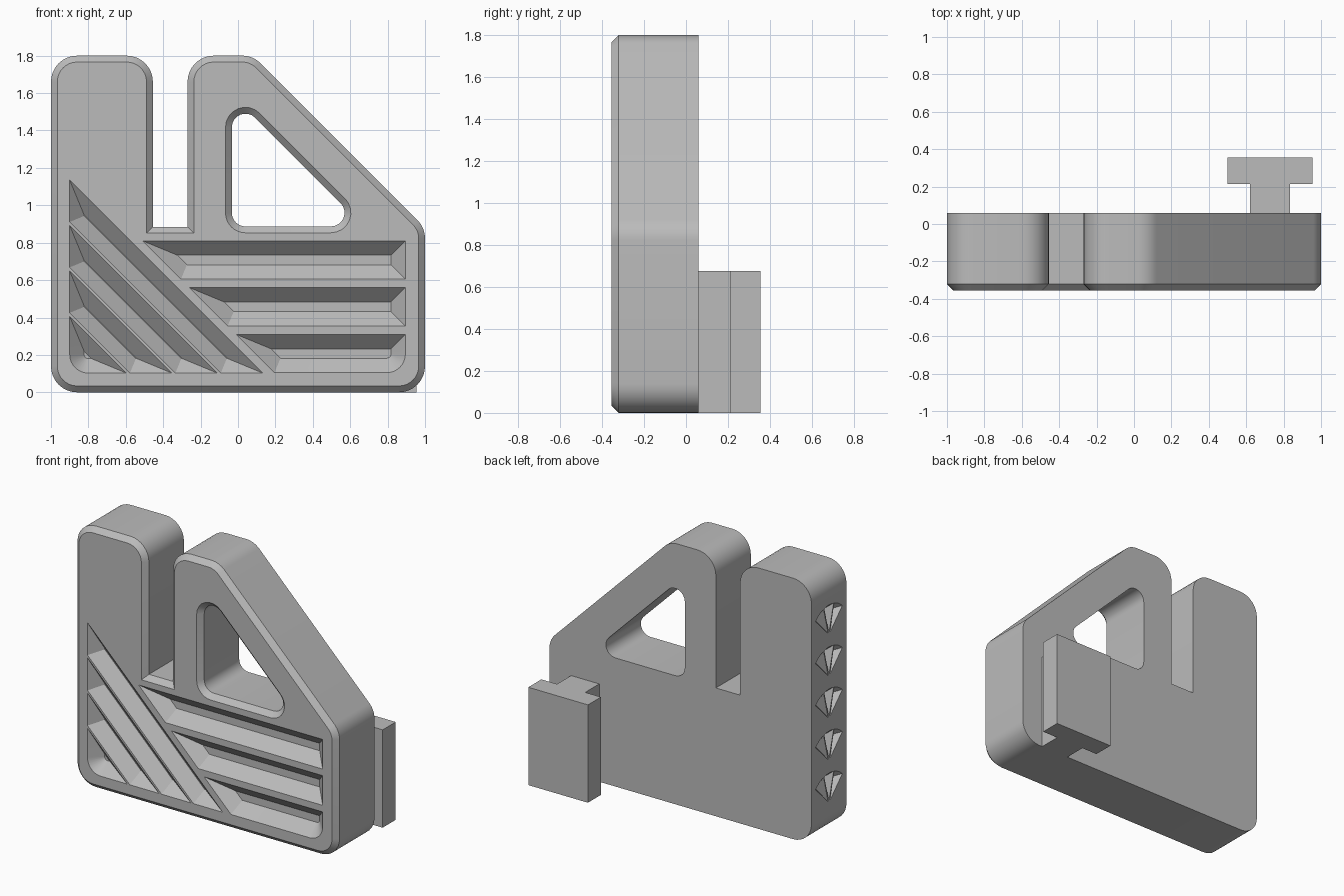
import bpy, bmesh, math
from mathutils import Vector

if "Cube" in bpy.data.objects:
    bpy.data.objects.remove(bpy.data.objects["Cube"], do_unlink=True)

FRONT, BACK, CHAMFER = -0.355, 0.06, 0.034
GROOVE_DEPTH = 0.077

grey = bpy.data.materials.new("plain grey")
grey.use_nodes = True
grey.diffuse_color = (0.5, 0.5, 0.5, 1)
grey.node_tree.nodes["Principled BSDF"].inputs["Base Color"].default_value = (0.5, 0.5, 0.5, 1)


def add_object(name, bm):
    bmesh.ops.recalc_face_normals(bm, faces=bm.faces[:])
    mesh = bpy.data.meshes.new(name)
    bm.to_mesh(mesh)
    bm.free()
    mesh.materials.append(grey)
    obj = bpy.data.objects.new(name, mesh)
    bpy.context.scene.collection.objects.link(obj)
    return obj


def profile(corners, d=0.0, steps=8):
    """Counter-clockwise (x, z, radius) corners, inset by d and rounded."""
    pts = [Vector(c[:2]) for c in corners]
    n = len(pts)
    inset = []
    for i, p in enumerate(pts):
        e1 = (p - pts[i - 1]).normalized()
        e2 = (pts[(i + 1) % n] - p).normalized()
        n1, n2 = Vector((-e1.y, e1.x)), Vector((-e2.y, e2.x))
        inset.append(p + (n1 + n2) * d / (1 + n1.dot(n2)))
    out = []
    for i, p in enumerate(inset):
        if corners[i][2] == 0:
            out.append(p)
            continue
        r = corners[i][2] - d
        u = (inset[i - 1] - p).normalized()
        v = (inset[(i + 1) % n] - p).normalized()
        half = math.acos(u.dot(v)) / 2
        c = p + (u + v).normalized() * r / math.sin(half)
        t = r / math.tan(half)
        start, end = p + u * t - c, p + v * t - c
        a = math.atan2(start.y, start.x)
        sweep = (math.atan2(end.y, end.x) - a + math.pi) % (2 * math.pi) - math.pi
        for k in range(steps + 1):
            ang = a + sweep * k / steps
            out.append(c + Vector((math.cos(ang), math.sin(ang))) * r)
    return out


def walls(bm, rings, skip=None):
    """Quads between successive rings; skip leaves one quad of the first band open."""
    for level, (a, b) in enumerate(zip(rings, rings[1:])):
        for i in range(len(a)):
            if level > 0 or i != skip:
                bm.faces.new((a[i - 1], a[i], b[i], b[i - 1]))


def rings_at(bm, corners, levels):
    """Rings of vertices for a profile at (y, inset) levels."""
    return [[bm.verts.new((p.x, y, p.y)) for p in profile(corners, d)] for y, d in levels]


def fill(bm, loops, normal):
    """Flat face bounded by the first loop, with the other loops as openings."""
    edges = []
    for loop in loops:
        for i in range(len(loop)):
            pair = (loop[i - 1], loop[i])
            edges.append(bm.edges.get(pair) or bm.edges.new(pair))
    bmesh.ops.triangle_fill(bm, edges=edges, normal=normal, use_beauty=False)


# Main plate with slot between the two towers; its -x side stays open for the dimples
bm = bmesh.new()
R = 0.14
outline = [(-1, 0, R), (1, 0, R), (1, 0.88, R), (0.08, 1.8, R), (-0.27, 1.8, R),
           (-0.27, 0.885, 0), (-0.455, 0.885, 0), (-0.455, 1.8, R), (-1, 1.8, R)]
shell = rings_at(bm, outline, [(BACK, 0), (FRONT + CHAMFER, 0), (FRONT, CHAMFER)])
walls(bm, shell, skip=0)

# Triangular window with chamfered front rim
window = [(-0.033, 0.887, 0.073), (0.673, 0.887, 0.073), (-0.033, 1.593, 0.073)]
tunnel = rings_at(bm, window, [(BACK, 0), (FRONT + CHAMFER, 0), (FRONT, -CHAMFER)])
walls(bm, tunnel)
front_loops = [shell[-1], tunnel[-1]]


def groove(corners):
    rings = rings_at(bm, corners, [(FRONT, 0), (FRONT + GROOVE_DEPTH, GROOVE_DEPTH)])
    walls(bm, rings)
    bm.faces.new(rings[1])
    front_loops.append(rings[0])


# Horizontal grooves, their left ends on the diagonal
for i in range(3):
    top = 0.81 - 0.25 * i
    low = top - 0.205
    groove([(0.3 - low, low, 0), (0.895, low, 0.1 if i == 2 else 0),
            (0.895, top, 0), (0.3 - top, top, 0)])

# Diagonal grooves in the lower corner
left, floor, pitch = -0.9, 0.103, 0.243
for i in range(3):
    hi = 0.235 - pitch * i
    lo = hi - 0.224
    groove([(left, lo - left, 0), (lo - floor, floor, 0),
            (hi - floor, floor, 0), (left, hi - left, 0)])
last = 0.235 - pitch * 3
groove([(left, floor, 0.1), (last - floor, floor, 0), (left, last - left, 0)])

# Fan-shaped dimples along the side edge, three pleats each
side_loops = [[shell[0][-1], shell[0][0], shell[1][0], shell[1][-1]]]


def fan_point(x, base_z, r, deg):
    a = math.radians(deg)
    return bm.verts.new((x, -0.13 + r * math.sin(a), base_z + r * math.cos(a)))


for i in range(5):
    base_z = 0.21 + 0.29 * i
    for mid in (-30, 0, 30):
        rim = [fan_point(-1, base_z, 0.02, mid)]
        rim += [fan_point(-1, base_z, 0.21, mid + k * 7) for k in range(-2, 3)]
        deep = fan_point(-0.93, base_z, 0.15, mid)
        for k in range(len(rim)):
            bm.faces.new((rim[k - 1], rim[k], deep))
        side_loops.append(rim)

# Flat faces around the openings
fill(bm, front_loops, (0, -1, 0))
fill(bm, [shell[0], tunnel[0]], (0, 1, 0))
fill(bm, side_loops, (-1, 0, 0))

# Smooth rounded corners, crisp edges
body = add_object("body_plate", bm)
body.data.shade_smooth()
body.data.set_sharp_from_angle(angle=math.radians(30))

# T-shaped rail on the back
half = [(0.62, BACK - 0.01), (0.62, 0.213), (0.5, 0.213), (0.5, 0.355)]
section = half + [(1.455 - x, y) for x, y in reversed(half)]
bm = bmesh.new()
rail = [[bm.verts.new((x, y, z)) for x, y in section] for z in (0, 0.675)]
walls(bm, rail)
for ring in rail:
    bm.faces.new(ring)
add_object("mounting_rail", bm)
